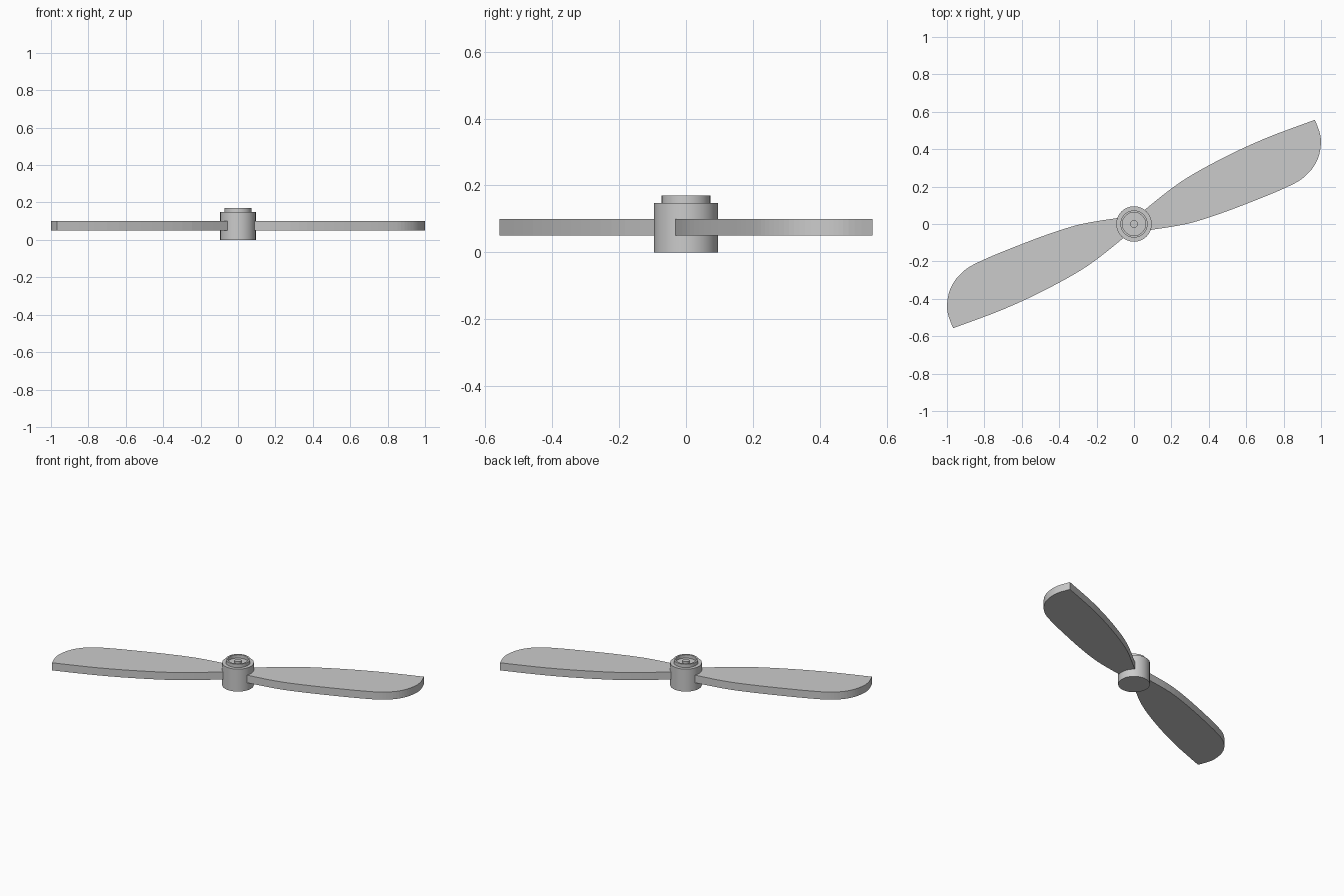
import bpy, bmesh, math

if "Cube" in bpy.data.objects:
    bpy.data.objects.remove(bpy.data.objects["Cube"])

SIDES = 32


def finish(bm, name):
    bmesh.ops.recalc_face_normals(bm, faces=bm.faces)
    mesh = bpy.data.meshes.new(name)
    bm.to_mesh(mesh)
    bm.free()
    obj = bpy.data.objects.new(name, mesh)
    bpy.context.collection.objects.link(obj)
    return obj


def lathe(name, profile):
    """Spin an (r, z) profile around z."""
    bm = bmesh.new()
    verts = [bm.verts.new((r, 0, z)) for r, z in profile]
    edges = [bm.edges.new(p) for p in zip(verts, verts[1:])]
    bmesh.ops.spin(bm, geom=verts + edges, axis=(0, 0, 1), cent=(0, 0, 0),
                   angle=math.tau, steps=SIDES, use_merge=True)
    bmesh.ops.remove_doubles(bm, verts=bm.verts, dist=1e-5)
    return finish(bm, name)


def smooth_curve(points, steps=4):
    """Catmull-Rom curve through the outline points."""
    p = [points[0]] + points + [points[-1]]
    out = []
    for a, b, c, d in zip(p, p[1:], p[2:], p[3:]):
        for i in range(steps):
            t = i / steps
            out.append(tuple(0.5 * (2 * b[k] + (c[k] - a[k]) * t
                       + (2 * a[k] - 5 * b[k] + 4 * c[k] - d[k]) * t * t
                       + (3 * b[k] - a[k] - 3 * c[k] + d[k]) * t ** 3)
                       for k in (0, 1)))
    return out + [points[-1]]


# Blade outline: leading edge to the sharp tip corner, then the rounded tip back
leading = [(0.05, 0.07), (0.245, 0.222), (0.46, 0.345), (0.70, 0.457), (0.967, 0.557)]
trailing = [(0.967, 0.557), (0.994, 0.485), (0.999, 0.425), (0.985, 0.355),
            (0.95, 0.292), (0.89, 0.236), (0.806, 0.192), (0.673, 0.136),
            (0.46, 0.055), (0.28, 0.0), (0.08, -0.033)]
outline = smooth_curve(leading)[:-1] + smooth_curve(trailing)


def blade(name, sign):
    bm = bmesh.new()
    face = bm.faces.new([bm.verts.new((sign * x, sign * y, 0.05)) for x, y in outline])
    top = bmesh.ops.extrude_face_region(bm, geom=[face], use_keep_orig=True)["geom"]
    bmesh.ops.translate(bm, vec=(0, 0, 0.05),
                        verts=[g for g in top if isinstance(g, bmesh.types.BMVert)])
    return finish(bm, name)


blade("right_blade", 1)
blade("left_blade", -1)

# Hub: cylinder with a raised, recessed collar and a small centre pin
hub = lathe("hub", [(0, 0), (0.095, 0), (0.095, 0.148), (0.073, 0.148),
                    (0.073, 0.17), (0.062, 0.17), (0.062, 0.148),
                    (0.02, 0.148), (0.02, 0.162), (0, 0.162)])
bpy.context.view_layer.objects.active = hub
hub.select_set(True)
bpy.ops.object.shade_smooth_by_angle(angle=math.radians(30))
